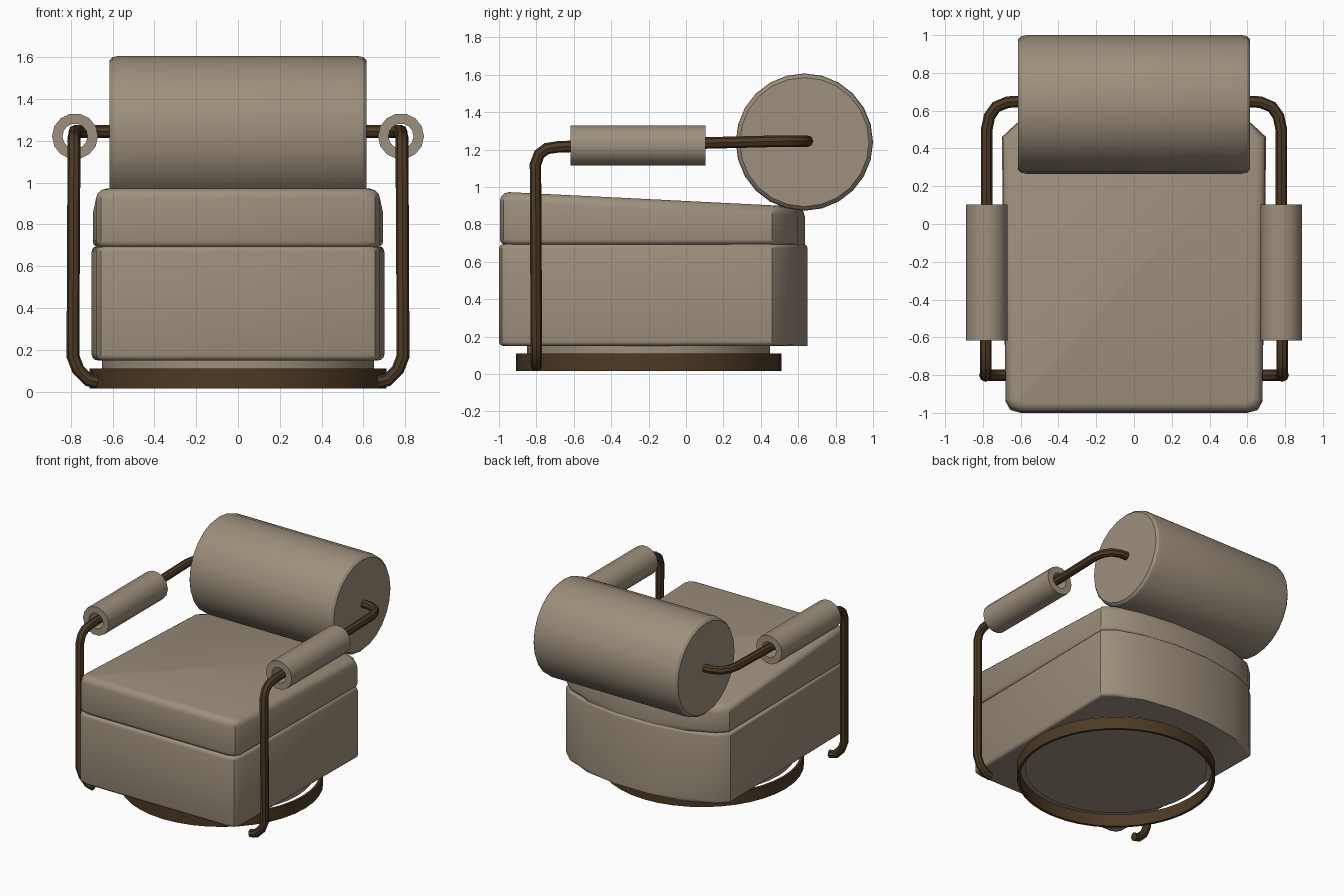
import bpy, bmesh, math
from mathutils import Matrix, Vector

if "Cube" in bpy.data.objects:
    bpy.data.objects.remove(bpy.data.objects["Cube"])


def material(name, rgb):
    m = bpy.data.materials.new(name)
    m.diffuse_color = (*rgb, 1)
    m.use_nodes = True
    m.node_tree.nodes["Principled BSDF"].inputs["Base Color"].default_value = m.diffuse_color
    return m


FABRIC = material("taupe fabric", (0.34, 0.28, 0.205))
METAL = material("dark bronze", (0.075, 0.042, 0.018))


def finish(name, bm, mat, angle=30):
    bmesh.ops.recalc_face_normals(bm, faces=bm.faces[:])
    me = bpy.data.meshes.new(name)
    bm.to_mesh(me)
    bm.free()
    ob = bpy.data.objects.new(name, me)
    bpy.context.collection.objects.link(ob)
    me.materials.append(mat)
    smooth(ob, angle)
    return ob


def smooth(ob, angle):
    bpy.ops.object.select_all(action='DESELECT')
    ob.select_set(True)
    bpy.context.view_layer.objects.active = ob
    bpy.ops.object.shade_smooth_by_angle(angle=math.radians(angle))


def lathe(name, profile, n, centre, axis, mat, closed=False):
    """Revolve (radius, height) points round an axis; open profiles get caps."""
    bm = bmesh.new()
    rot = Vector((0, 0, 1)).rotation_difference(Vector(axis)).to_matrix().to_4x4()
    tf = Matrix.Translation(centre) @ rot
    rings = []
    for r, h in profile:
        rings.append([bm.verts.new(tf @ Vector((r * math.cos(2 * math.pi * i / n),
                                                r * math.sin(2 * math.pi * i / n), h)))
                      for i in range(n)])
    pairs = list(zip(rings, rings[1:]))
    if closed:
        pairs.append((rings[-1], rings[0]))
    else:
        bm.faces.new(rings[0])
        bm.faces.new(rings[-1])
    for a, b in pairs:
        for i in range(n):
            j = (i + 1) % n
            bm.faces.new((a[i], a[j], b[j], b[i]))
    return finish(name, bm, mat)


def block(name, half, z0, z1, slope, bevel, mat):
    """Upholstered block from a mirrored plan outline, with softened rims."""
    bm = bmesh.new()
    outline = half + [(-x, y) for x, y in reversed(half)]
    low = [bm.verts.new((x, y, z0)) for x, y in outline]
    top = [bm.verts.new((x, y, z1 - slope * (y + 1))) for x, y in outline]
    caps = [bm.faces.new(low), bm.faces.new(top)]
    n = len(outline)
    for i in range(n):
        j = (i + 1) % n
        bm.faces.new((low[i], low[j], top[j], top[i]))
    for cap, width in zip(caps, bevel):
        bmesh.ops.bevel(bm, geom=list(cap.edges), offset=width, segments=3,
                        profile=0.5, affect='EDGES')
    return finish(name, bm, mat, 35)


def tube(name, pts, radius, mat):
    cu = bpy.data.curves.new(name, 'CURVE')
    cu.dimensions = '3D'
    cu.bevel_depth = radius
    cu.bevel_resolution = 2
    cu.use_fill_caps = True
    sp = cu.splines.new('POLY')
    sp.points.add(len(pts) - 1)
    for p, c in zip(sp.points, pts):
        p.co = (*c, 1)
    ob = bpy.data.objects.new(name, cu)
    bpy.context.collection.objects.link(ob)
    cu.materials.append(mat)
    bpy.ops.object.select_all(action='DESELECT')
    ob.select_set(True)
    bpy.context.view_layer.objects.active = ob
    bpy.ops.object.convert(target='MESH')
    smooth(bpy.context.view_layer.objects.active, 40)


# Seat box and cushion: straight front, gently bowed back
box_plan = [(0.60, -1.0), (0.655, -0.985), (0.68, -0.94), (0.70, 0.46),
            (0.62, 0.535), (0.42, 0.605), (0.15, 0.65)]
cushion_plan = [(0.60, -0.995), (0.655, -0.975), (0.68, -0.93), (0.695, 0.46),
                (0.62, 0.53), (0.42, 0.595), (0.15, 0.635)]
block("seat_box", box_plan, 0.15, 0.695, 0.0, (0.025, 0.025), FABRIC)
block("seat_cushion", cushion_plan, 0.69, 0.975, 0.05, (0.03, 0.05), FABRIC)

# Round plinth and the open swivel ring around it
lathe("plinth", [(0.65, 0.10), (0.65, 0.16)], 40, (0, -0.2, 0), (0, 0, 1), FABRIC)
lathe("swivel_ring", [(0.69, 0.015), (0.71, 0.015), (0.71, 0.11), (0.69, 0.11)],
      40, (0, -0.2, 0), (0, 0, 1), METAL, closed=True)

# Back roll
lathe("back_roll", [(0.345, -0.615), (0.36, -0.60), (0.367, -0.57),
                    (0.367, 0.57), (0.36, 0.60), (0.345, 0.615)],
      24, (0, 0.633, 1.24), (1, 0, 0), FABRIC)

# Arm frames with hollow padded sleeves
for side, s in (("right", 1), ("left", -1)):
    path = [(0.67, -0.80, 0.045), (0.715, -0.80, 0.055), (0.765, -0.80, 0.105),
            (0.79, -0.80, 0.17), (0.785, -0.805, 1.12), (0.785, -0.785, 1.175),
            (0.785, -0.745, 1.205), (0.785, -0.68, 1.215), (0.78, 0.10, 1.235),
            (0.78, 0.50, 1.245), (0.765, 0.57, 1.245), (0.73, 0.62, 1.245),
            (0.67, 0.645, 1.245), (0.58, 0.65, 1.245)]
    tube(side + "_arm_frame", [(s * x, y, z) for x, y, z in path], 0.031, METAL)
    lathe(side + "_arm_pad", [(0.06, -0.36), (0.11, -0.36), (0.11, 0.36), (0.06, 0.36)],
          14, (s * 0.78, -0.257, 1.222), (0, 1, 0), FABRIC, closed=True)
